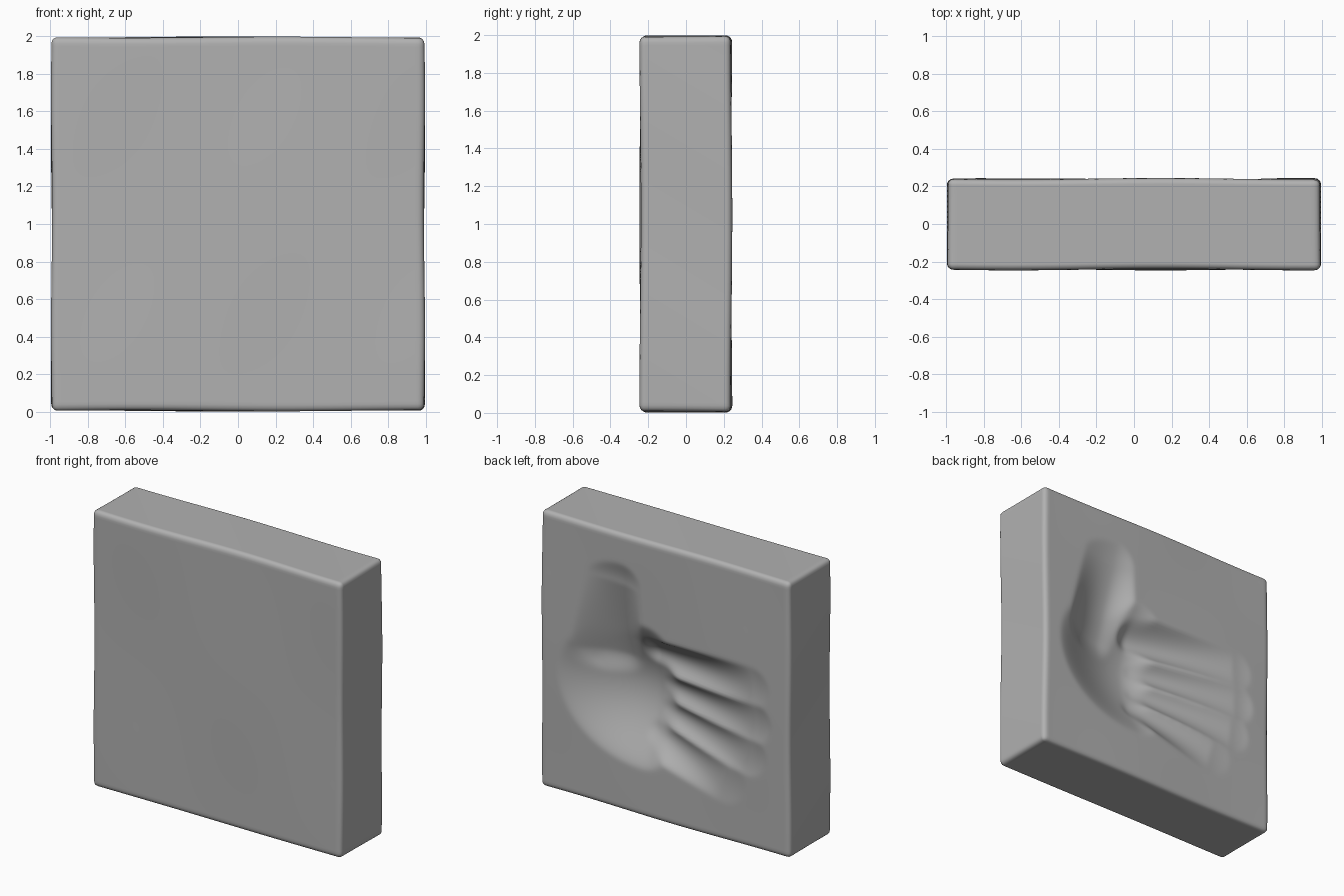
import bpy, bmesh, math
from mathutils import Vector

if "Cube" in bpy.data.objects:
    bpy.data.objects.remove(bpy.data.objects["Cube"])

HX, HY, HZ, R = 0.993, 0.242, 0.995, 0.032   # half sizes and edge radius

# Dents in the back face: start (x, z), end (x, z),
# start radius, end radius, start depth, end depth, falloff power
FINGERS = [
    ((0.15, 1.12), (-0.68, 1.16), 0.17, 0.15, 0.17, 0.015, 1.1),   # index
    ((0.10, 0.92), (-0.70, 0.91), 0.15, 0.15, 0.17, 0.02, 1.0),    # middle
    ((0.10, 0.76), (-0.66, 0.67), 0.15, 0.15, 0.16, 0.015, 1.0),   # ring
    ((0.15, 0.62), (-0.48, 0.44), 0.16, 0.17, 0.13, 0.01, 1.3),    # little
]
THUMB = ((0.40, 1.05), (0.36, 1.62), 0.22, 0.16, 0.16, 0.03, 1.3)


def capsule_dent(x, z, dent, left_stretch=1.0):
    a, b, r0, r1, d0, d1, power = dent
    dx, dz = b[0] - a[0], b[1] - a[1]
    t = ((x - a[0]) * dx + (z - a[1]) * dz) / (dx * dx + dz * dz)
    t = max(0.0, min(1.0, t))
    ox, oz = x - a[0] - dx * t, z - a[1] - dz * t
    if ox > 0:
        ox /= left_stretch
    d = math.hypot(ox, oz) / (r0 + (r1 - r0) * t)
    return (d0 + (d1 - d0) * t) * max(0.0, 1 - d * d) ** power


def palm_dent(x, z):
    # Slopes gently from the heel of the hand to the finger roots
    rx = 0.68 if x > 0.18 else 0.34
    rz = 0.50 if z > 0.88 else 0.54
    d = ((x - 0.18) / rx) ** 2 + ((z - 0.88) / rz) ** 2
    return 0.19 * max(0.0, 1 - d) ** 1.4


def smooth_max(a, b, k):
    h = max(k - abs(a - b), 0) / k
    return max(a, b) + h * h * k * 0.25 * min(1, max(0, min(a, b)) / k)


def handprint(x, z):
    hand = smooth_max(palm_dent(x, z), capsule_dent(x, z, THUMB, 1.7), 0.08)
    fingers = max(capsule_dent(x, z, f) for f in FINGERS)
    return smooth_max(hand, fingers, 0.03)


# Dense rounded slab
bm = bmesh.new()
bmesh.ops.create_cube(bm, size=2)
bmesh.ops.subdivide_edges(bm, edges=bm.edges[:], cuts=119, use_grid_fill=True)
for v in bm.verts:
    p = Vector((v.co.x * HX, v.co.y * HY, v.co.z * HZ))
    core = Vector([max(-h + R, min(h - R, c)) for c, h in zip(p, (HX, HY, HZ))])
    p = core + (p - core).normalized() * R
    x, y, z = p.x, p.y, p.z + 1
    # Slightly uneven, hand-formed outline
    p.x += 0.003 * math.sin(5 * z + 3 * y) * x
    p.z += 0.003 * math.cos(4 * x + 4 * y) * p.z
    p.y += 0.004 * math.sin(4 * x + 1) * math.cos(3 * z) - 0.001
    # Hand pressed into the back
    if y > HY - 0.02:
        p.y -= handprint(x, z)
    v.co = p + Vector((0, 0, 1))

# Soften the pressed surface
back = [v for v in bm.verts if v.co.y > 0 and abs(v.co.x) < 0.92 and 0.08 < v.co.z < 1.92]
for _ in range(2):
    bmesh.ops.smooth_vert(bm, verts=back, factor=0.5,
                          use_axis_x=False, use_axis_y=True, use_axis_z=False)

mesh = bpy.data.meshes.new("handprint_slab")
bm.to_mesh(mesh)
bm.free()
for poly in mesh.polygons:
    poly.use_smooth = True
slab = bpy.data.objects.new("handprint_slab", mesh)
bpy.context.collection.objects.link(slab)

# Dark grey foam
grey = bpy.data.materials.new("dark_grey")
grey.diffuse_color = (0.44, 0.44, 0.44, 1)
grey.use_nodes = True
grey.node_tree.nodes["Principled BSDF"].inputs["Base Color"].default_value = grey.diffuse_color
mesh.materials.append(grey)
